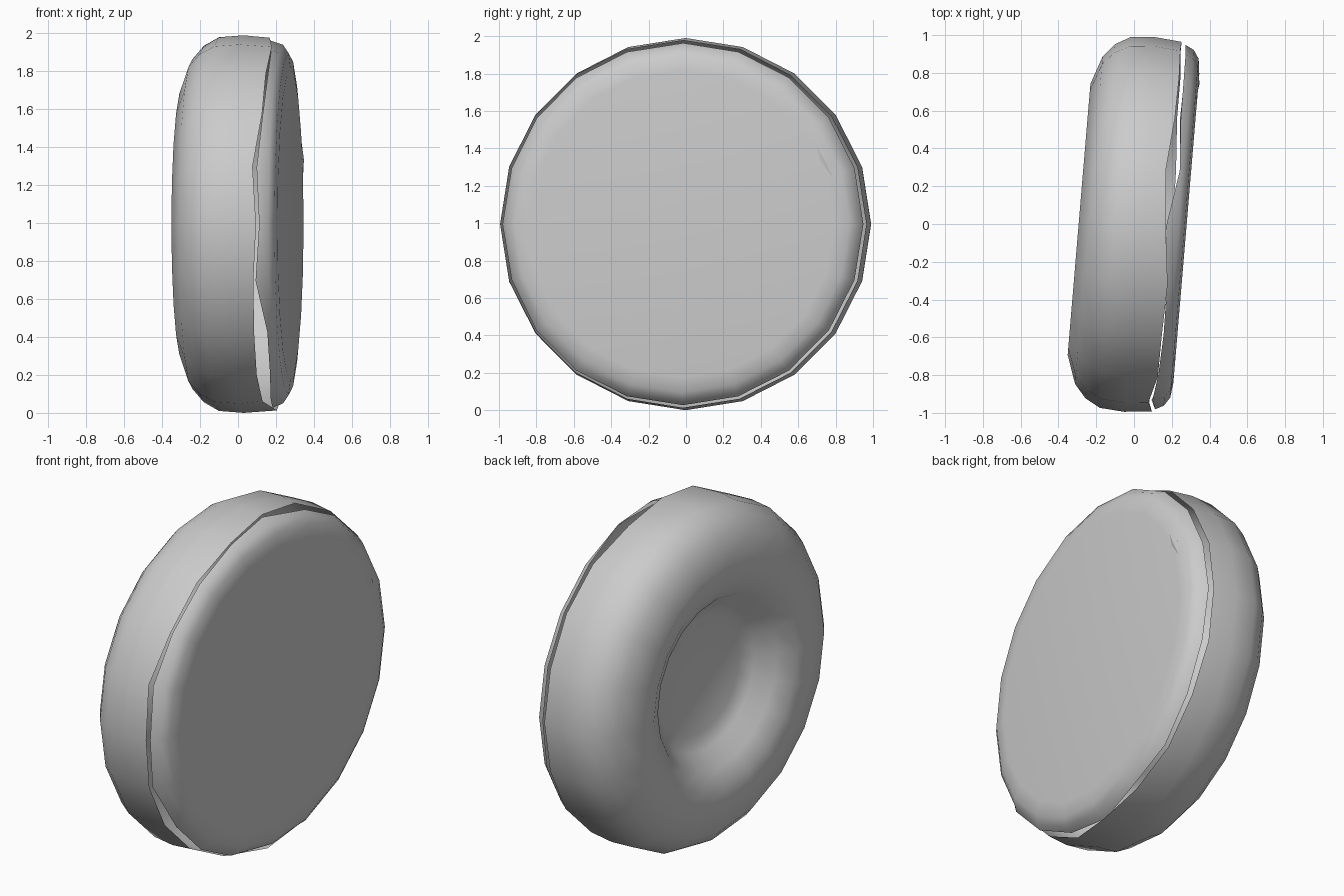
import bpy, bmesh, math, random
from mathutils import Matrix

if "Cube" in bpy.data.objects:
    bpy.data.objects.remove(bpy.data.objects["Cube"])

random.seed(4)
SIDES = 20
PLACE = Matrix.Translation((0, 0, 0.995)) @ Matrix.Rotation(math.radians(-4.8), 4, 'Z')


def worn(i):
    # the seam opens on the front half and closes towards the back
    y = math.cos(2 * math.pi * i / SIDES)
    return 1.0 if y < 0.45 else 0.25


def lathe(name, profile, ragged_ring, amount, angle=60):
    # revolve (axis position, radius) points about x; one open ring is torn
    bm = bmesh.new()
    rings = []
    for k, (u, r) in enumerate(profile):
        if r == 0:
            rings.append([bm.verts.new((u, 0, 0))] * SIDES)
            continue
        ring = []
        for i in range(SIDES):
            t = 2 * math.pi * i / SIDES
            du = random.uniform(-amount, amount) * worn(i) if k == ragged_ring else 0
            ring.append(bm.verts.new((u + du, r * math.cos(t), r * math.sin(t))))
        rings.append(ring)
    for a, b in zip(rings, rings[1:]):
        for i in range(SIDES):
            j = (i + 1) % SIDES
            corners = list(dict.fromkeys((a[i], a[j], b[j], b[i])))
            bm.faces.new(corners)
    return finish(name, bm, angle)


def finish(name, bm, angle):
    mesh = bpy.data.meshes.new(name)
    bm.to_mesh(mesh)
    bm.free()
    mesh.transform(PLACE)
    obj = bpy.data.objects.new(name, mesh)
    bpy.context.collection.objects.link(obj)
    bpy.ops.object.select_all(action='DESELECT')
    obj.select_set(True)
    bpy.context.view_layer.objects.active = obj
    bpy.ops.object.shade_smooth_by_angle(angle=math.radians(angle))
    return obj


# Tyre shell with the dished hub on the left side
lathe("tyre", [(-0.09, 0), (-0.09, 0.34), (-0.13, 0.42), (-0.22, 0.50),
               (-0.275, 0.60), (-0.292, 0.72), (-0.24, 0.87), (-0.18, 0.94),
               (-0.10, 0.985), (0.03, 0.995), (0.175, 0.982)], 10, 0.035)

# Flat cover on the right side, with a rounded torn edge
lathe("side_cover", [(0.195, 0.968), (0.238, 0.945), (0.268, 0.90),
                     (0.278, 0.82), (0.278, 0)], 0, 0.03)

# Small nick near the rear edge of the cover
bm = bmesh.new()
rim = [bm.verts.new((0.276, y, z)) for y, z in
       ((0.72, 0.43), (0.80, 0.34), (0.81, 0.25), (0.74, 0.34))]
tip = bm.verts.new((0.284, 0.77, 0.34))
for i in range(4):
    bm.faces.new((rim[i], tip, rim[(i + 1) % 4]))
bmesh.ops.recalc_face_normals(bm, faces=bm.faces)
finish("cover_nick", bm, 30)
